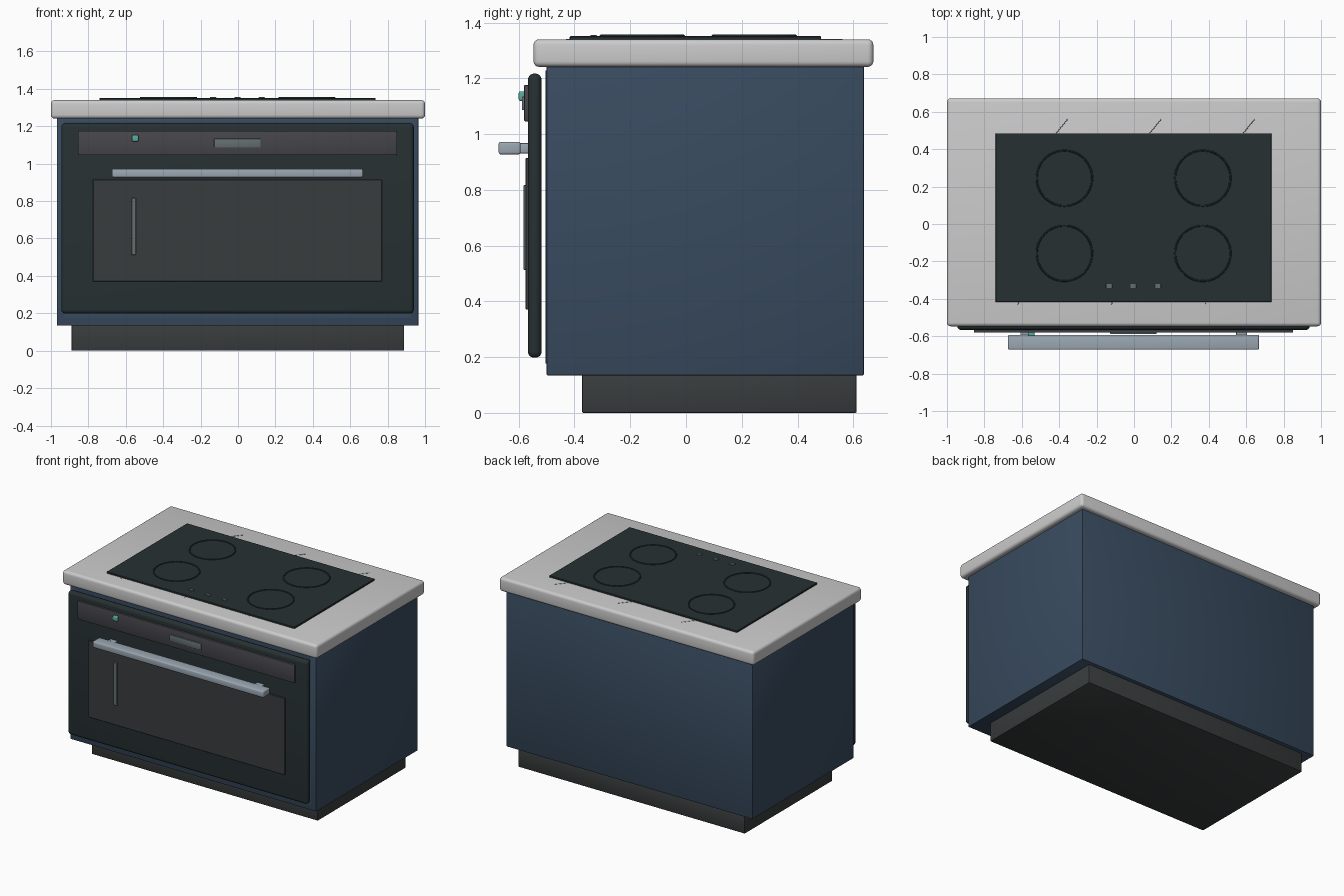
import bpy
import math

if "Cube" in bpy.data.objects:
    bpy.data.objects.remove(bpy.data.objects["Cube"])


def material(name, r, g, b):
    m = bpy.data.materials.new(name)
    m.diffuse_color = (r, g, b, 1)
    m.use_nodes = True
    m.node_tree.nodes["Principled BSDF"].inputs["Base Color"].default_value = m.diffuse_color
    return m


BLUE = material("blue_paint", 0.04, 0.07, 0.115)
GLASS = material("black_glass", 0.02, 0.03, 0.032)
DARK = material("dark_grey", 0.04, 0.045, 0.046)
PANEL = material("panel_grey", 0.06, 0.06, 0.07)
STEEL = material("steel", 0.33, 0.39, 0.45)
MARK = material("mark_grey", 0.13, 0.16, 0.16)
GREEN = material("green_light", 0.1, 0.4, 0.35)


def finish(ob, name, mat):
    ob.name = name
    if mat:
        ob.data.materials.append(mat)
    bpy.ops.object.shade_smooth_by_angle(angle=math.radians(35))


def box(name, xs, ys, zs, mat=None, bevel=0.0, segments=2):
    """Bevelled box given by its min/max on each axis."""
    bpy.ops.mesh.primitive_cube_add(
        size=1, location=[(a + b) / 2 for a, b in (xs, ys, zs)])
    ob = bpy.context.object
    ob.scale = [b - a for a, b in (xs, ys, zs)]
    bpy.ops.object.transform_apply(location=False, rotation=False, scale=True)
    if bevel:
        mod = ob.modifiers.new("bevel", "BEVEL")
        mod.width, mod.segments = bevel, segments
        bpy.ops.object.modifier_apply(modifier=mod.name)
    finish(ob, name, mat)
    return ob


# Cabinet
box("plinth", (-0.89, 0.888), (-0.373, 0.612), (0, 0.138), DARK, 0.005)
box("cabinet_body", (-0.968, 0.965), (-0.5, 0.638), (0.134, 1.245), BLUE, 0.005)
box("front_frame", (-0.928, 0.925), (-0.504, -0.49), (0.178, 1.228), BLUE)
box("countertop", (-1, 1), (-0.547, 0.672), (1.241, 1.34), None, 0.02, 4)

# Oven door
box("oven_door", (-0.945, 0.94), (-0.567, -0.518), (0.198, 1.217), GLASS, 0.022, 5)
box("door_window", (-0.775, 0.769), (-0.575, -0.56), (0.37, 0.915), DARK, 0.002, 1)
box("window_reflection", (-0.57, -0.545), (-0.583, -0.57), (0.513, 0.817), MARK, 0.002, 1)

# Control panel
box("control_panel", (-0.856, 0.85), (-0.581, -0.56), (1.046, 1.176), PANEL, 0.004)
box("oven_display", (-0.127, 0.121), (-0.589, -0.575), (1.086, 1.134), MARK, 0.003)
box("indicator_light", (-0.567, -0.532), (-0.6, -0.575), (1.119, 1.153), GREEN, 0.006, 3)

# Handle with two brackets
box("oven_handle", (-0.674, 0.668), (-0.672, -0.593), (0.927, 0.972), STEEL, 0.008, 3)
for side, x in (("left", -0.578), ("right", 0.575)):
    box(side + "_handle_bracket", (x - 0.029, x + 0.029), (-0.6, -0.56),
        (0.931, 0.968), STEEL, 0.004)

# Cooktop with four ring zones and touch keys
box("cooktop", (-0.74, 0.735), (-0.417, 0.485), (1.335, 1.351), GLASS, 0.002, 1)
for i, (x, y) in enumerate((x, y) for x in (-0.372, 0.368) for y in (-0.157, 0.245)):
    bpy.ops.mesh.primitive_torus_add(location=(x, y, 1.352), major_radius=0.148,
                                     minor_radius=0.005, major_segments=64,
                                     minor_segments=8)
    finish(bpy.context.object, f"burner_ring_{i + 1}", GLASS)
for i in range(3):
    x = -0.133 + 0.13 * i
    box(f"touch_key_{i + 1}", (x - 0.017, x + 0.017), (-0.343, -0.32),
        (1.348, 1.356), MARK, 0.002, 1)

# Stone veins running under the cooktop
for i in range(3):
    x = -0.62 + 0.5 * i
    cu = bpy.data.curves.new(f"stone_vein_{i + 1}", "CURVE")
    cu.dimensions = "3D"
    cu.bevel_depth, cu.bevel_resolution = 0.0022, 1
    path = [(0, -0.43), (0.01, -0.4), (0.2, 0.48), (0.265, 0.56)]
    sp = cu.splines.new("POLY")
    sp.points.add(len(path) - 1)
    for p, (dx, y) in zip(sp.points, path):
        p.co = (x + dx, y, 1.3395, 1)
    cu.materials.append(MARK)
    bpy.context.collection.objects.link(bpy.data.objects.new(cu.name, cu))
